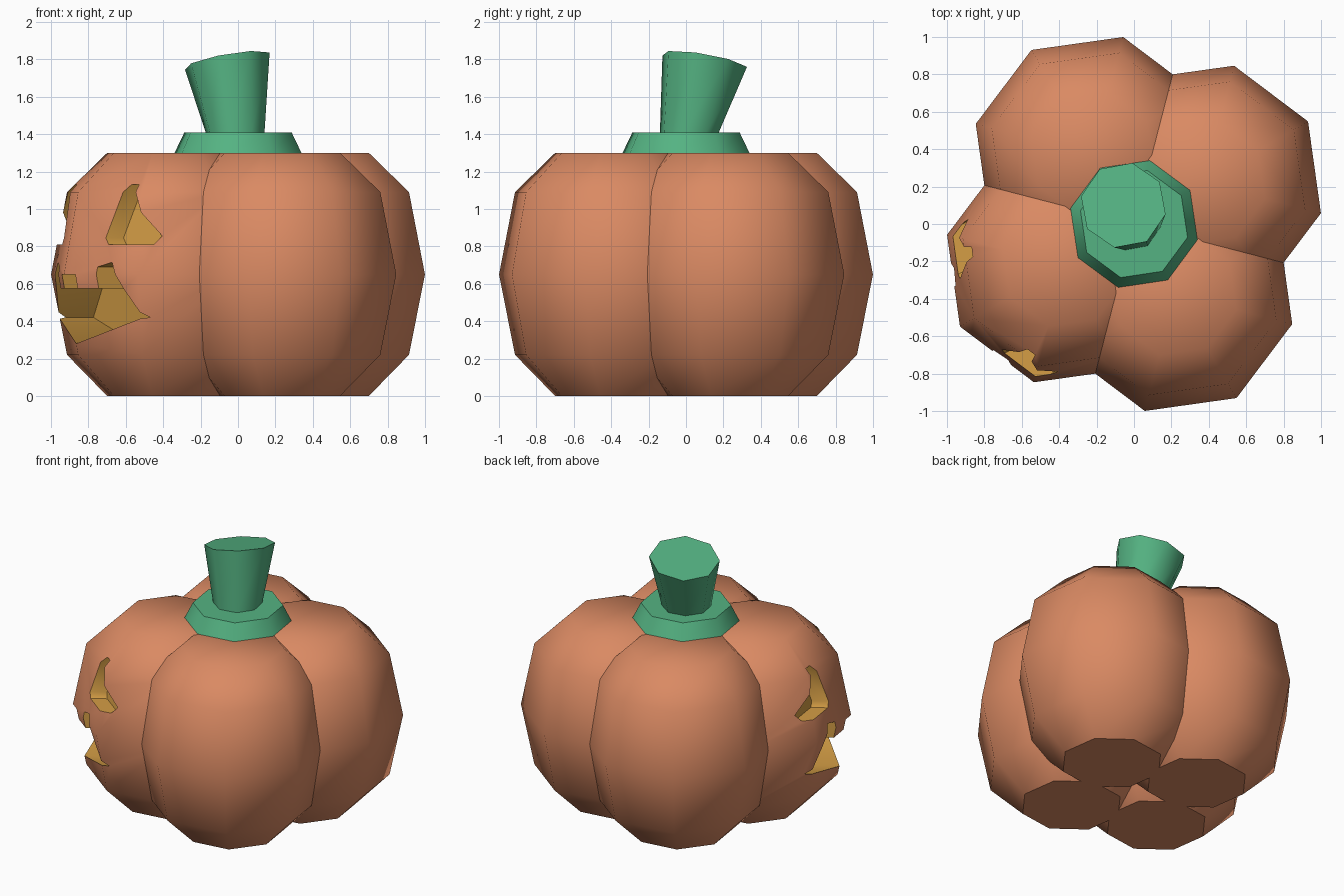
import bpy, bmesh, math
from mathutils import Vector

if "Cube" in bpy.data.objects:
    bpy.data.objects.remove(bpy.data.objects["Cube"])


def material(name, rgb):
    m = bpy.data.materials.new(name)
    m.diffuse_color = (*rgb, 1)
    m.use_nodes = True
    m.node_tree.nodes["Principled BSDF"].inputs["Base Color"].default_value = m.diffuse_color
    return m


ORANGE = material("pumpkin orange", (0.70, 0.253, 0.125))
GOLD = material("carving gold", (0.66, 0.34, 0.06))
GREEN = material("stem green", (0.09, 0.45, 0.225))

LOBE_ANGLE = math.radians(-59.5)


def loft(name, rings, mats, slot=0):
    """Skin equal-length rings of points and cap both ends."""
    bm = bmesh.new()
    loops = [[bm.verts.new(p) for p in ring] for ring in rings]
    n = len(loops[0])
    for a, b in zip(loops, loops[1:]):
        for i in range(n):
            j = (i + 1) % n
            bm.faces.new((a[i], a[j], b[j], b[i]))
    bm.faces.new(loops[0])
    bm.faces.new(loops[-1])
    bmesh.ops.recalc_face_normals(bm, faces=bm.faces)
    for f in bm.faces:
        f.material_index = slot
    mesh = bpy.data.meshes.new(name)
    bm.to_mesh(mesh)
    bm.free()
    ob = bpy.data.objects.new(name, mesh)
    bpy.context.collection.objects.link(ob)
    for m in mats:
        mesh.materials.append(m)
    return ob


def octagon(cx, cy, r, start, zfun):
    pts = []
    for k in range(8):
        a = start + k * math.pi / 4
        x, y = cx + r * math.cos(a), cy + r * math.sin(a)
        pts.append((x, y, zfun(x, y)))
    return pts


def smooth(ob):
    bpy.ops.object.select_all(action='DESELECT')
    ob.select_set(True)
    bpy.context.view_layer.objects.active = ob
    bpy.ops.object.shade_smooth_by_angle(angle=math.radians(50))
    # flat underside
    for p in ob.data.polygons:
        if p.normal.z < -0.99 and p.center.z < 0.01:
            p.use_smooth = False


# Four overlapping octagonal lobes
PROFILE = [(0, 0.337), (0.22, 0.559), (0.65, 0.647), (1.09, 0.559), (1.30, 0.337)]
lobes = []
for k, label in enumerate(("right_front", "right_back", "left_back", "carved")):
    a = LOBE_ANGLE + k * math.pi / 2
    cx, cy = 0.433 * math.cos(a), 0.433 * math.sin(a)
    rings = [octagon(cx, cy, r, a, lambda x, y, z=z: z) for z, r in PROFILE]
    lobes.append(loft("lobe_" + label, rings, [ORANGE, GOLD]))

# Face carving: n points outwards from the carved lobe, s runs sideways
ang = LOBE_ANGLE - math.pi / 2
n = Vector((math.cos(ang), math.sin(ang), 0))
s = Vector((-n.y, n.x, 0))


def cutter(name, outline, depth):
    front = [s * r + n * 1.3 + Vector((0, 0, z)) for r, z in outline]
    back = [s * r + n * depth(r, z) + Vector((0, 0, z)) for r, z in outline]
    ob = loft(name, [back, front], [ORANGE, GOLD], 1)
    ob.hide_render = True
    return ob


half = [(0.445, 0.42), (0.355, 0.57), (0.285, 0.715), (0.2, 0.69),
        (0.2, 0.575), (0.07, 0.575), (0.07, 0.65)]
mouth = [(0, 0.28)] + half + [(-r, z) for r, z in reversed(half)]
eye = [(0.22, 0.845), (0.245, 0.81), (0.465, 0.81), (0.475, 0.855),
       (0.335, 1.13), (0.288, 1.13)]


def eye_back(r, z):
    return 0.97 - 0.414 * abs(r) - 0.2 * (z - 0.65)


cutters = [cutter("mouth_cutter", mouth, lambda r, z: 0.635)]
for side in (-1, 1):
    cutters.append(cutter("eye_cutter", [(side * r, z) for r, z in eye], eye_back))

carved = lobes[3]
bpy.context.view_layer.objects.active = carved
for c in cutters:
    mod = carved.modifiers.new("carve", 'BOOLEAN')
    mod.operation = 'DIFFERENCE'
    mod.solver = 'EXACT'
    mod.object = c
    bpy.ops.object.modifier_apply(modifier=mod.name)
for c in cutters:
    bpy.data.objects.remove(c)

# Stem collar and tilted, flaring stem
collar = loft("stem_collar", [
    octagon(0, 0, 0.352, math.radians(-14), lambda x, y: 1.295),
    octagon(0, 0, 0.295, math.radians(-14), lambda x, y: 1.41)], [GREEN])
stem = loft("stem", [
    octagon(-0.015, 0.017, 0.16, math.radians(-12), lambda x, y: 1.405),
    octagon(-0.057, 0.10, 0.231, math.radians(-12),
            lambda x, y: 1.79 + 0.17 * (x + 0.057) - 0.17 * (y - 0.10))], [GREEN])

for ob in lobes + [collar, stem]:
    smooth(ob)
